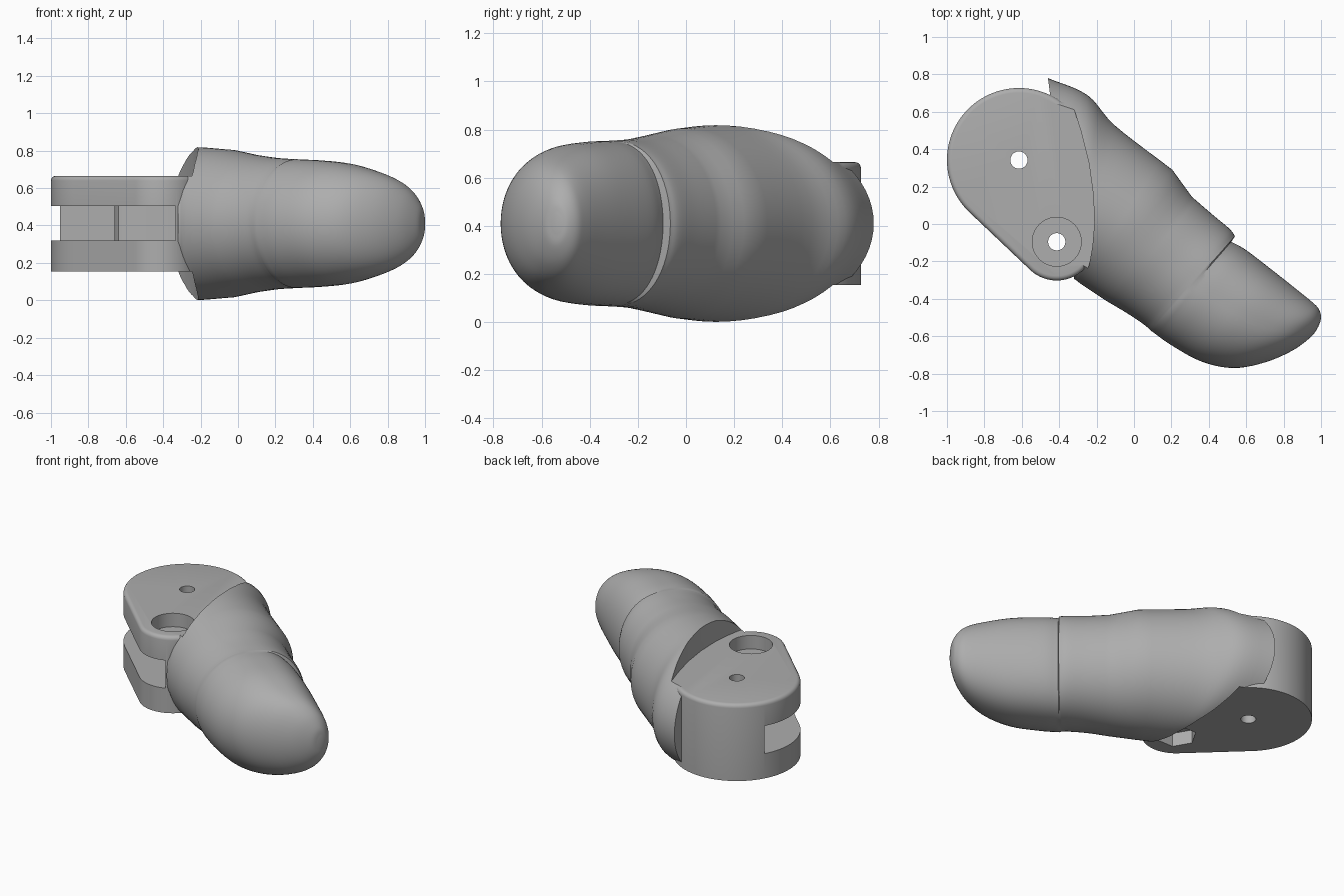
import bpy, bmesh, math
from mathutils import Vector

if "Cube" in bpy.data.objects:
    bpy.data.objects.remove(bpy.data.objects["Cube"])

MID = 0.41           # height of the finger axis
TOP, BOTTOM = 0.665, 0.155

grey = bpy.data.materials.new("plain grey")
grey.use_nodes = True
grey.diffuse_color = (0.42, 0.42, 0.42, 1)
grey.node_tree.nodes["Principled BSDF"].inputs["Base Color"].default_value = (0.42, 0.42, 0.42, 1)


def make_object(name, bm):
    bmesh.ops.recalc_face_normals(bm, faces=bm.faces)
    mesh = bpy.data.meshes.new(name)
    bm.to_mesh(mesh)
    bm.free()
    mesh.materials.append(grey)
    obj = bpy.data.objects.new(name, mesh)
    bpy.context.collection.objects.link(obj)
    return obj


def prism(name, outline, z0, z1, round_top=0):
    bm = bmesh.new()
    base = bm.faces.new([bm.verts.new((x, y, z0)) for x, y in outline])
    ext = bmesh.ops.extrude_face_region(bm, geom=[base])["geom"]
    verts = [g for g in ext if isinstance(g, bmesh.types.BMVert)]
    bmesh.ops.translate(bm, verts=verts, vec=(0, 0, z1 - z0))
    if round_top:
        rim = [g for g in ext if isinstance(g, bmesh.types.BMEdge)]
        bmesh.ops.bevel(bm, geom=rim, offset=round_top, segments=4,
                        profile=0.5, affect='EDGES')
    return make_object(name, bm)


def arc(centre, r, a0, a1, n):
    return [(centre[0] + r * math.cos(math.radians(a0 + (a1 - a0) * i / n)),
             centre[1] + r * math.sin(math.radians(a0 + (a1 - a0) * i / n)))
            for i in range(n + 1)]


def circle(centre, r, n=40):
    return arc(centre, r, 0, 360, n)[:-1]


def boolean(target, other, operation):
    mod = target.modifiers.new(other.name, 'BOOLEAN')
    mod.operation = operation
    mod.solver = 'EXACT'
    mod.object = other
    bpy.context.view_layer.objects.active = target
    bpy.ops.object.modifier_apply(modifier=mod.name)
    bpy.data.objects.remove(other)


def smooth_run(rows, steps=5):
    """Catmull-Rom interpolation through section rows."""
    rows = [Vector(r) for r in rows]
    pts = [rows[0] * 2 - rows[1]] + rows + [rows[-1] * 2 - rows[-2]]
    out = []
    for a, b, c, d in zip(pts, pts[1:], pts[2:], pts[3:]):
        for i in range(steps):
            t = i / steps
            out.append(0.5 * (2 * b + (c - a) * t + (2 * a - 5 * b + 4 * c - d) * t ** 2
                              + (3 * b - a - 3 * c + d) * t ** 3))
    return out + [rows[-1]]


# Finger sections: back edge x, y, pad edge x, y, half height, back flatness
knuckle = [(-.46, .78, -.32, -.295, .395, 1), (-.25, .69, -.31, -.3, .405, 1),
           (-.1, .525, -.3, -.308, .408, 1), (.205, .29, -.285, -.32, .395, 1)]
collar = [knuckle[-1], (.31, .145, -.15, -.41, .368, .95)]
middle = [collar[-1], (.42, .05, -.04, -.475, .352, .9), (.51, -.025, .05, -.535, .346, .85),
          (.54, -.065, .09, -.57, .344, .8)]
tip = [(.52, -.095, .1, -.577, .343, .75), (.6, -.14, .2, -.648, .34, .75),
       (.75, -.255, .36, -.735, .324, .75), (.87, -.35, .53, -.77, .285, .8),
       (.95, -.415, .7, -.74, .235, .85), (.985, -.45, .85, -.675, .172, .9),
       (1.0, -.49, .95, -.6, .095, 1), (.997, -.52, .985, -.55, .03, 1)]
sections = (smooth_run(knuckle) + smooth_run(collar, 3)[1:]
            + smooth_run(middle)[1:] + smooth_run(tip))

bm = bmesh.new()
N = 72
rings = []
for ux, uy, lx, ly, h, p in sections:
    centre = Vector(((ux + lx) / 2, (uy + ly) / 2, MID))
    half = Vector(((ux - lx) / 2, (uy - ly) / 2, 0))
    ring = []
    for i in range(N):
        a = 2 * math.pi * i / N
        c = math.cos(a)
        w = abs(c) ** p if c > 0 else c
        ring.append(bm.verts.new(centre + half * w + Vector((0, 0, h * math.sin(a)))))
    rings.append(ring)
for r0, r1 in zip(rings, rings[1:]):
    for i in range(N):
        j = (i + 1) % N
        bm.faces.new((r0[i], r0[j], r1[j], r1[i]))
bm.faces.new(rings[0])
bm.faces.new(rings[-1])
finger = make_object("fingertip_with_hinge", bm)

# Curved relief above and below the hinge plate
relief = [(-.35, 1), (-.335, .66), (-.285, .5), (-.24, .32), (-.217, .15), (-.212, 0),
          (-.222, -.12), (-.24, -.22), (-.28, -.31), (-.34, -.5), (-1.3, -.5), (-1.3, 1)]
boolean(finger, prism("relief_top", relief, TOP, 1.2), 'DIFFERENCE')
boolean(finger, prism("relief_bottom", relief, -0.4, BOTTOM), 'DIFFERENCE')

# Hinge plate: a large and a small round joined by tangents
CORD, PIVOT = (-.615, .342), (-.413, -.095)
outline = arc(CORD, .385, 2.6, 226.8, 56) + arc(PIVOT, .207, 226.8, 362.6, 32)
boolean(finger, prism("hinge", outline, BOTTOM, TOP, 0.025), 'UNION')

# Slot for the neighbouring link, pin holes and fastener recesses
slot = [(-1.2, -.6), (-.335, -.6), (-.335, .12), (-.6, .12),
        (-.64, .135), (-.66, .18), (-.66, .53), (-1.2, .53)]
boolean(finger, prism("slot", slot, 0.32, 0.505), 'DIFFERENCE')
for name, shape, z0, z1 in (
        ("cord_hole", circle(CORD, .046), -1, 2),
        ("pivot_hole", circle(PIVOT, .046), -1, 2),
        ("bolt_head_recess", circle(PIVOT, .131), 0.575, 1),
        ("nut_recess", circle(PIVOT, .125, 6), -1, 0.245)):
    boolean(finger, prism(name, shape, z0, z1), 'DIFFERENCE')

bpy.ops.object.select_all(action='DESELECT')
finger.select_set(True)
bpy.context.view_layer.objects.active = finger
bpy.ops.object.shade_smooth_by_angle(angle=math.radians(28))
